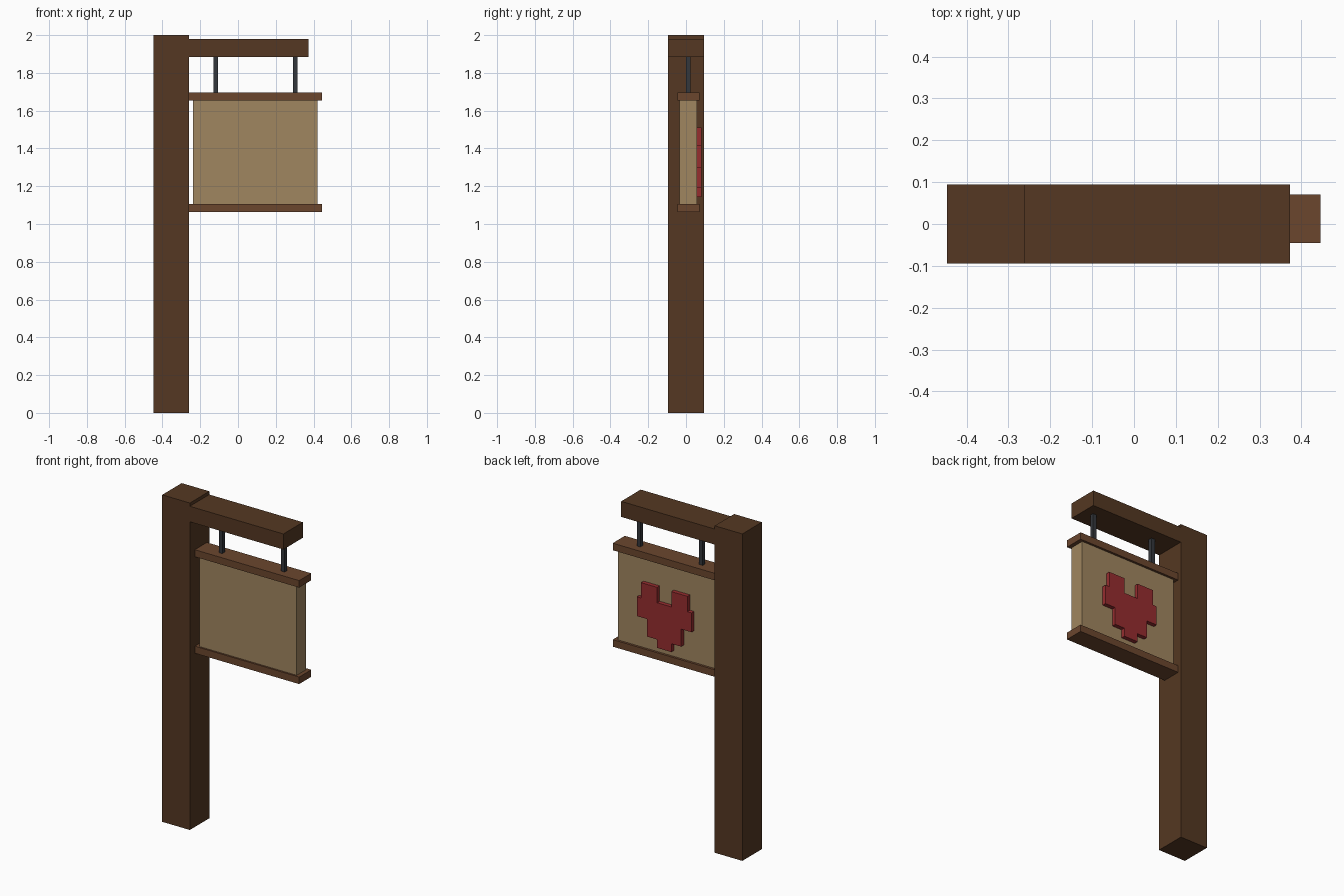
import bpy, bmesh

if "Cube" in bpy.data.objects:
    bpy.data.objects.remove(bpy.data.objects["Cube"])


def material(name, rgb):
    m = bpy.data.materials.new(name)
    m.diffuse_color = (*rgb, 1)
    m.use_nodes = True
    m.node_tree.nodes["Principled BSDF"].inputs["Base Color"].default_value = m.diffuse_color
    return m


dark_wood = material("dark_wood", (0.089, 0.039, 0.016))
trim_wood = material("trim_wood", (0.147, 0.061, 0.027))
board = material("pale_board", (0.352, 0.238, 0.117))
iron = material("iron", (0.034, 0.038, 0.045))
red = material("red", (0.305, 0.026, 0.028))


def add_object(name, bm, mat):
    bmesh.ops.recalc_face_normals(bm, faces=bm.faces)
    mesh = bpy.data.meshes.new(name)
    bm.to_mesh(mesh)
    bm.free()
    mesh.materials.append(mat)
    ob = bpy.data.objects.new(name, mesh)
    bpy.context.collection.objects.link(ob)
    return ob


def box(name, xs, ys, zs, mat):
    bm = bmesh.new()
    bmesh.ops.create_cube(bm, size=1)
    for v in bm.verts:
        v.co = [r[0] if c < 0 else r[1] for c, r in zip(v.co, (xs, ys, zs))]
    return add_object(name, bm, mat)


# Post and overhanging arm
box("post", (-0.447, -0.26), (-0.094, 0.094), (0, 2), dark_wood)
box("arm", (-0.26, 0.373), (-0.094, 0.094), (1.885, 1.98), dark_wood)

# Hanging rods
for side, x in (("left", -0.118), ("right", 0.304)):
    box(f"{side}_rod", (x - 0.012, x + 0.012), (0, 0.024), (1.69, 1.885), iron)

# Sign board between two trim rails
box("sign_board", (-0.237, 0.422), (-0.035, 0.057), (1.105, 1.655), board)
for name, z in (("upper_rail", 1.653), ("lower_rail", 1.063)):
    box(name, (-0.26, 0.446), (-0.046, 0.071), (z, z + 0.043), trim_wood)

# Stepped heart on the back face: half outline mirrored, then extruded
half = [(0.048, 1.418), (0.048, 1.512), (0.157, 1.512), (0.157, 1.418),
        (0.185, 1.418), (0.185, 1.3), (0.115, 1.3), (0.115, 1.193),
        (0.048, 1.193), (0.048, 1.142)]
outline = half + [(-x, z) for x, z in reversed(half)]
bm = bmesh.new()
face = bm.faces.new([bm.verts.new((0.09 + x, 0.055, z)) for x, z in outline])
ext = bmesh.ops.extrude_face_region(bm, geom=[face])
moved = [g for g in ext["geom"] if isinstance(g, bmesh.types.BMVert)]
bmesh.ops.translate(bm, verts=moved, vec=(0, 0.027, 0))
add_object("heart", bm, red)
